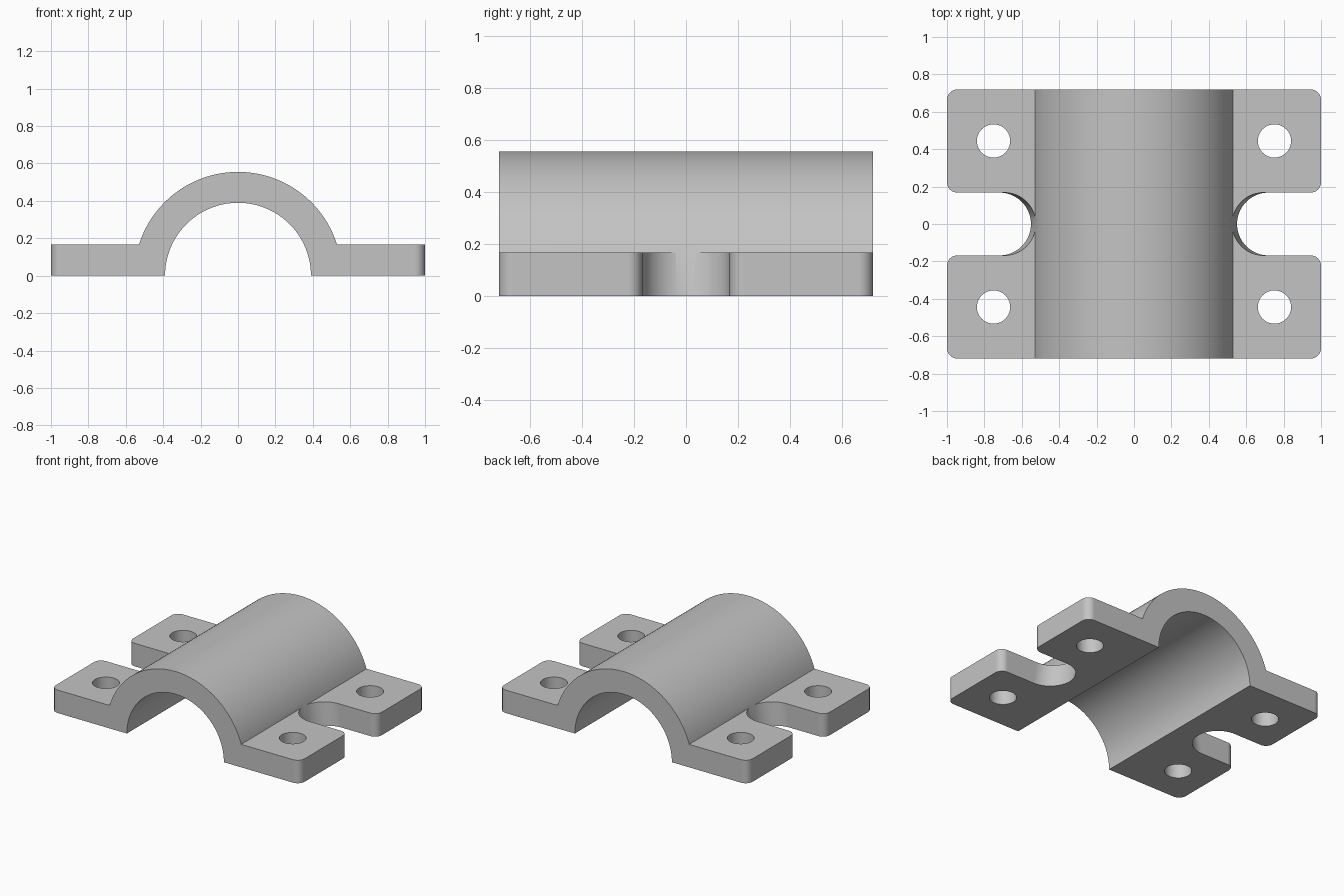
import bpy, bmesh
from math import sin, cos, pi, sqrt, asin, radians

if "Cube" in bpy.data.objects:
    bpy.data.objects.remove(bpy.data.objects["Cube"])

HALF_Y = 0.719             # half length of the clamp
R_OUT, R_IN = 0.555, 0.39  # barrel radii
T = 0.167                  # flange thickness
FILLET = 0.055             # rounded flange corners
SLOT = 0.168               # slot half width


def arc(cx, cy, r, a0, a1, n):
    return [(cx + r * cos(a0 + (a1 - a0) * i / n),
             cy + r * sin(a0 + (a1 - a0) * i / n)) for i in range(n + 1)]


def loft(name, lower, upper):
    """Solid between two matching closed rings."""
    bm = bmesh.new()
    a = [bm.verts.new(p) for p in lower]
    b = [bm.verts.new(p) for p in upper]
    bm.faces.new(a)
    bm.faces.new(b[::-1])
    for i in range(len(a)):
        j = (i + 1) % len(a)
        bm.faces.new((a[i], b[i], b[j], a[j]))
    bmesh.ops.recalc_face_normals(bm, faces=bm.faces)
    mesh = bpy.data.meshes.new(name)
    bm.to_mesh(mesh)
    bm.free()
    obj = bpy.data.objects.new(name, mesh)
    bpy.context.collection.objects.link(obj)
    return obj


def cut(target, cutter):
    cutter.hide_render = True
    mod = target.modifiers.new("cut", 'BOOLEAN')
    mod.operation = 'DIFFERENCE'
    mod.solver = 'EXACT'
    mod.object = cutter
    bpy.context.view_layer.objects.active = target
    bpy.ops.object.modifier_apply(modifier=mod.name)
    bpy.data.objects.remove(cutter)


# Arched section with two flanges, drawn along the length
foot = asin(T / R_OUT)
section = [(-1, 0), (-1, T)]
section += arc(0, 0, R_OUT, pi - foot, foot, 72)
section += [(1, T), (1, 0)]
section += arc(0, 0, R_IN, 0, pi, 72)
clamp = loft("pipe_clamp",
             [(x, -HALF_Y, z) for x, z in section],
             [(x, HALF_Y, z) for x, z in section])

# Round the four outer flange corners
bm = bmesh.new()
bm.from_mesh(clamp.data)
corners = [e for e in bm.edges
           if all(abs(v.co.x) > 0.99 for v in e.verts)
           and abs(e.verts[0].co.y - e.verts[1].co.y) < 0.01
           and abs(e.verts[0].co.x - e.verts[1].co.x) < 0.01]
bmesh.ops.bevel(bm, geom=corners, offset=FILLET, offset_type='OFFSET',
                segments=10, profile=0.5, affect='EDGES')
bm.to_mesh(clamp.data)
bm.free()


def slot_ring(side, z):
    """Round-ended slot with flared mouth; its end leans inward with height."""
    end = 0.719 - 0.156 * z
    mouth = arc(1 - FILLET, SLOT + FILLET, FILLET, 0, -pi / 2, 10)
    ring = [(1.2, SLOT + FILLET)] + mouth
    ring += arc(end, 0, SLOT, pi / 2, 3 * pi / 2, 40)
    ring += [(x, -y) for x, y in mouth[::-1]] + [(1.2, -SLOT - FILLET)]
    return [(side * x, y, z) for x, y in ring]


# Side slots and bolt holes
for side in (-1, 1):
    cut(clamp, loft("slot_cutter", slot_ring(side, -0.1), slot_ring(side, 0.3)))
    for y in (-0.444, 0.444):
        hole = arc(side * 0.751, y, 0.089, 0, 2 * pi, 48)[:-1]
        cut(clamp, loft("hole_cutter", [(*p, -0.1) for p in hole],
                        [(*p, 0.3) for p in hole]))

# Single grey metal
metal = bpy.data.materials.new("grey_metal")
metal.use_nodes = True
color = (0.55, 0.55, 0.55, 1)
metal.diffuse_color = color
metal.node_tree.nodes["Principled BSDF"].inputs["Base Color"].default_value = color
clamp.data.materials.clear()
clamp.data.materials.append(metal)
for poly in clamp.data.polygons:
    poly.material_index = 0

# Smooth curves, crisp edges
bpy.ops.object.select_all(action='DESELECT')
clamp.select_set(True)
bpy.context.view_layer.objects.active = clamp
bpy.ops.object.shade_smooth_by_angle(angle=radians(25))
weighted = clamp.modifiers.new("weighted_normals", 'WEIGHTED_NORMAL')
weighted.keep_sharp = True
